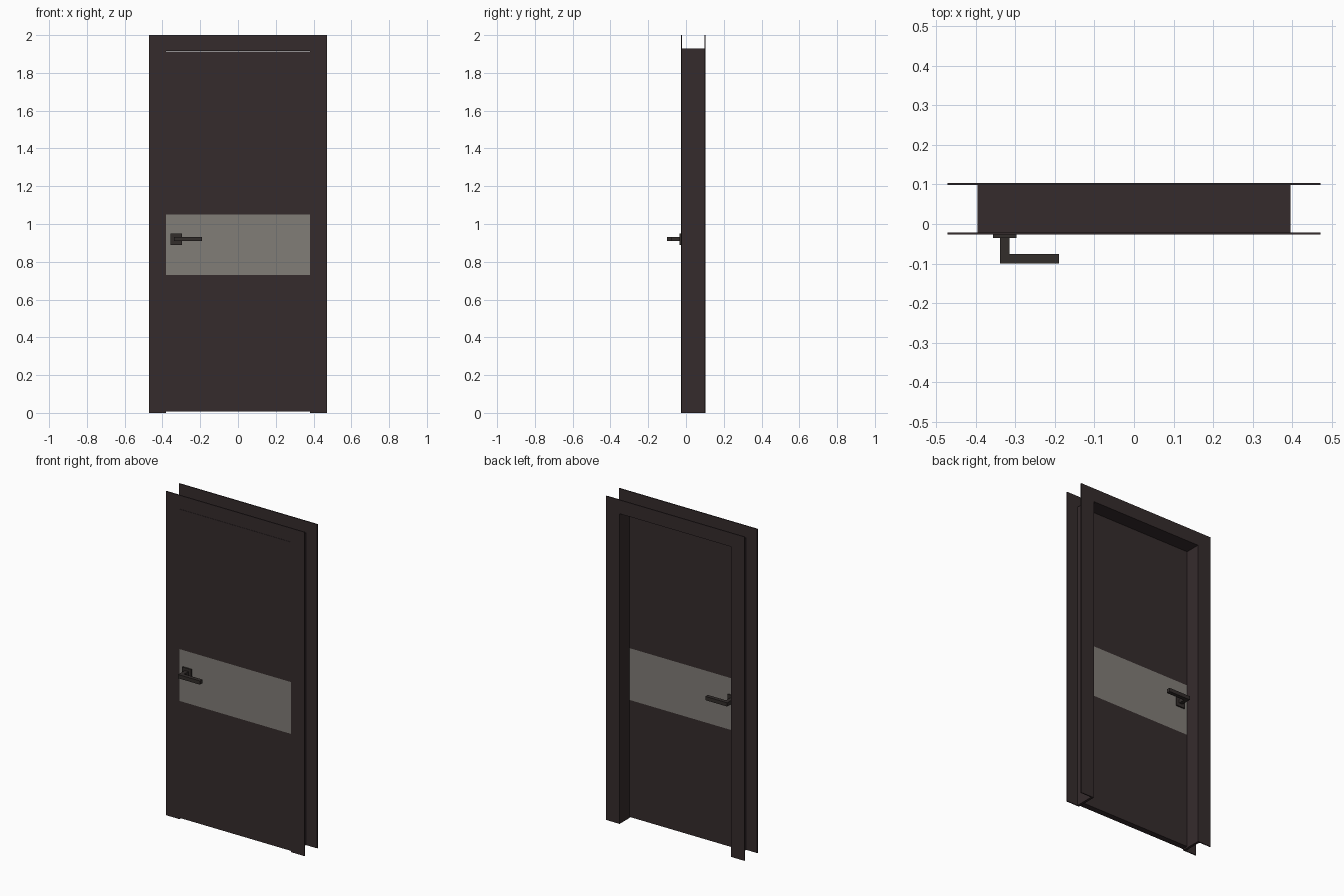
import bpy, bmesh
from mathutils import Vector

if "Cube" in bpy.data.objects:
    bpy.data.objects.remove(bpy.data.objects["Cube"])


def material(name, rgb):
    m = bpy.data.materials.new(name)
    m.diffuse_color = (*rgb, 1)
    m.use_nodes = True
    m.node_tree.nodes["Principled BSDF"].inputs["Base Color"].default_value = m.diffuse_color
    return m


wood = material("dark brown wood", (0.036, 0.0245, 0.0255))
glass = material("warm grey panel", (0.22, 0.205, 0.185))
metal = material("dark bronze", (0.032, 0.026, 0.024))


def finish(name, bm, *mats):
    bmesh.ops.recalc_face_normals(bm, faces=bm.faces)
    me = bpy.data.meshes.new(name)
    bm.to_mesh(me)
    bm.free()
    for m in mats:
        me.materials.append(m)
    ob = bpy.data.objects.new(name, me)
    bpy.context.collection.objects.link(ob)
    return ob


def box_mesh(x0, x1, y0, y1, z0, z1):
    bm = bmesh.new()
    bmesh.ops.create_cube(bm, size=1)
    for v in bm.verts:
        v.co = Vector((x1 if v.co.x > 0 else x0,
                       y1 if v.co.y > 0 else y0,
                       z1 if v.co.z > 0 else z0))
    return bm


def box(name, *dims, mat=wood):
    return finish(name, box_mesh(*dims), mat)


W, IN, JAMB = 0.472, 0.381, 0.396      # outer casing, opening, outer jamb half widths
FRONT, BACK, LEAF_BACK = -0.027, 0.104, 0.010

# Casings on both wall faces
for side, y0, y1 in (("front", FRONT, -0.021), ("back", 0.098, BACK)):
    box(side + "_casing_left", -W, -IN, y0, y1, 0, 2)
    box(side + "_casing_right", IN, W, y0, y1, 0, 2)
    box(side + "_casing_head", -IN, IN, y0, y1, 1.915, 2)

# Jamb lining between the casings
box("jamb_left", -JAMB, -IN, -0.021, 0.098, 0, 1.928)
box("jamb_right", IN, JAMB, -0.021, 0.098, 0, 1.928)
box("jamb_head", -IN, IN, -0.021, 0.098, 1.915, 1.928)

# Door leaf, cut into bands with the grey one in the middle
bm = box_mesh(-IN + 0.001, IN - 0.001, FRONT, LEAF_BACK, 0.008, 1.914)
for z in (0.73, 1.05):
    bmesh.ops.bisect_plane(bm, geom=bm.verts[:] + bm.edges[:] + bm.faces[:],
                           plane_co=(0, 0, z), plane_no=(0, 0, 1))
for f in bm.faces:
    if 0.73 < f.calc_center_median().z < 1.05 and abs(f.normal.y) > 0.5:
        f.material_index = 1
finish("door_leaf", bm, wood, glass)


# Lever handles: square rose plus an extruded L-shaped lever
def handle(side, y, d):
    ys = sorted((y, y + d * 0.008))
    box(side + "_rose", -0.357, -0.297, *ys, 0.889, 0.949, mat=metal)
    profile = [(-0.339, 0.006), (-0.339, 0.073), (-0.19, 0.073),
               (-0.19, 0.049), (-0.315, 0.049), (-0.315, 0.006)]
    bm = bmesh.new()
    face = bm.faces.new([bm.verts.new((x, y + d * t, 0.909)) for x, t in profile])
    ext = bmesh.ops.extrude_face_region(bm, geom=[face])["geom"]
    bmesh.ops.translate(bm, vec=(0, 0, 0.023),
                        verts=[g for g in ext if isinstance(g, bmesh.types.BMVert)])
    finish(side + "_lever", bm, metal)


handle("front", FRONT, -1)
handle("back", LEAF_BACK, 1)
